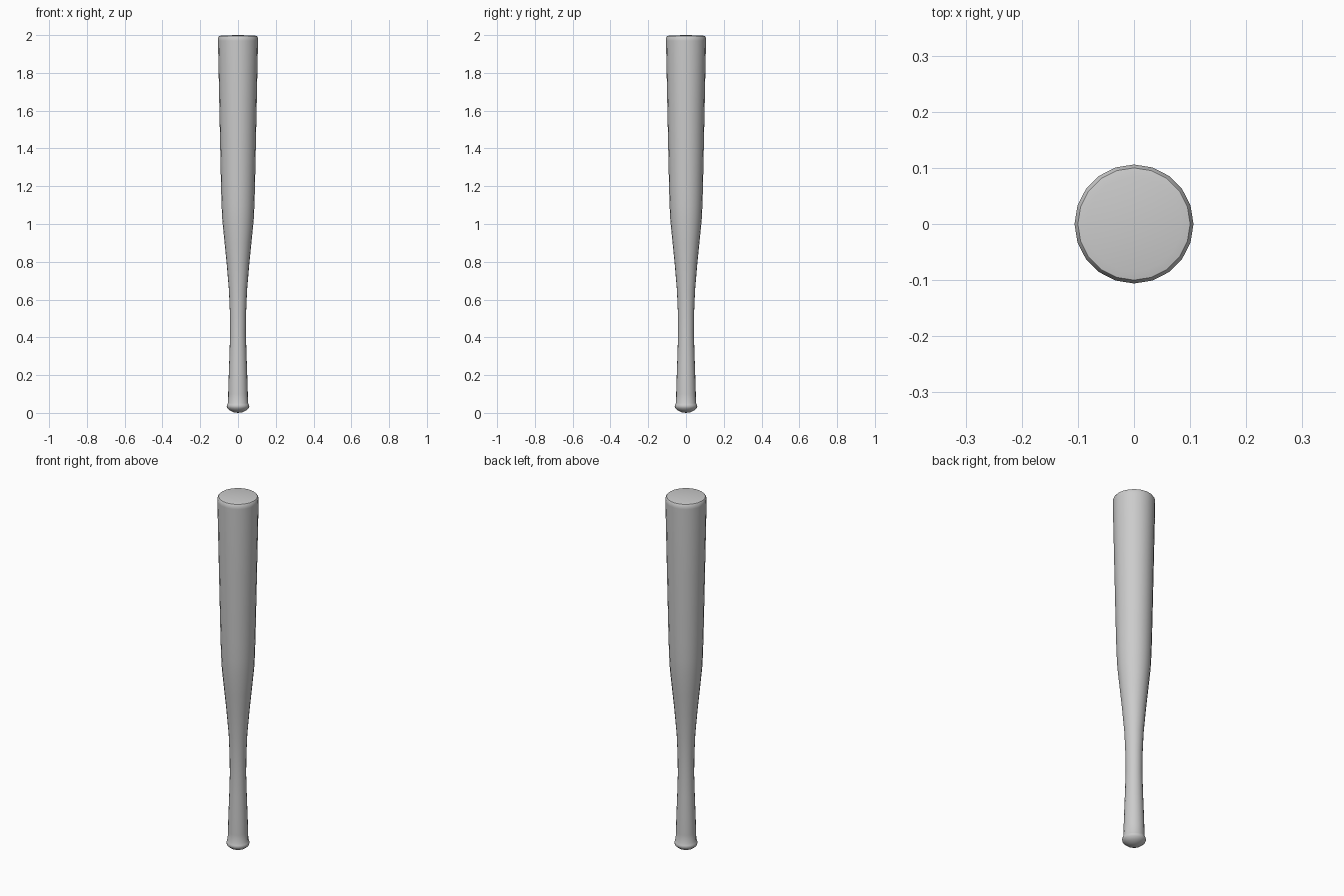
import bpy, bmesh, math

if "Cube" in bpy.data.objects:
    bpy.data.objects.remove(bpy.data.objects["Cube"])

SIDES = 20

# Bat profile from knob to barrel tip: (radius, height)
PROFILE = [
    (0.0, 0.0), (0.022, 0.003), (0.042, 0.012), (0.057, 0.025), (0.060, 0.035),
    (0.058, 0.043), (0.053, 0.053), (0.052, 0.10), (0.049, 0.20), (0.045, 0.31),
    (0.042, 0.42), (0.043, 0.53), (0.048, 0.65), (0.060, 0.79), (0.071, 0.90),
    (0.083, 1.02), (0.087, 1.10), (0.090, 1.20), (0.098, 1.58), (0.106, 1.97),
    (0.106, 1.985), (0.100, 1.995), (0.085, 1.998), (0.0, 2.0),
]


def lathe(name, profile, sides):
    bm = bmesh.new()
    verts = [bm.verts.new((r, 0, z)) for r, z in profile]
    edges = [bm.edges.new(pair) for pair in zip(verts, verts[1:])]
    bmesh.ops.spin(bm, geom=verts + edges, cent=(0, 0, 0), axis=(0, 0, 1),
                   angle=math.tau, steps=sides, use_merge=True)
    bmesh.ops.remove_doubles(bm, verts=bm.verts[:], dist=1e-5)
    bmesh.ops.recalc_face_normals(bm, faces=bm.faces[:])
    mesh = bpy.data.meshes.new(name)
    bm.to_mesh(mesh)
    bm.free()
    obj = bpy.data.objects.new(name, mesh)
    bpy.context.collection.objects.link(obj)
    return obj


# Bat body with smooth sides and a crisp end
bat = lathe("bat", PROFILE, SIDES)
bpy.context.view_layer.objects.active = bat
bat.select_set(True)
bpy.ops.object.shade_smooth_by_angle(angle=math.radians(40))
